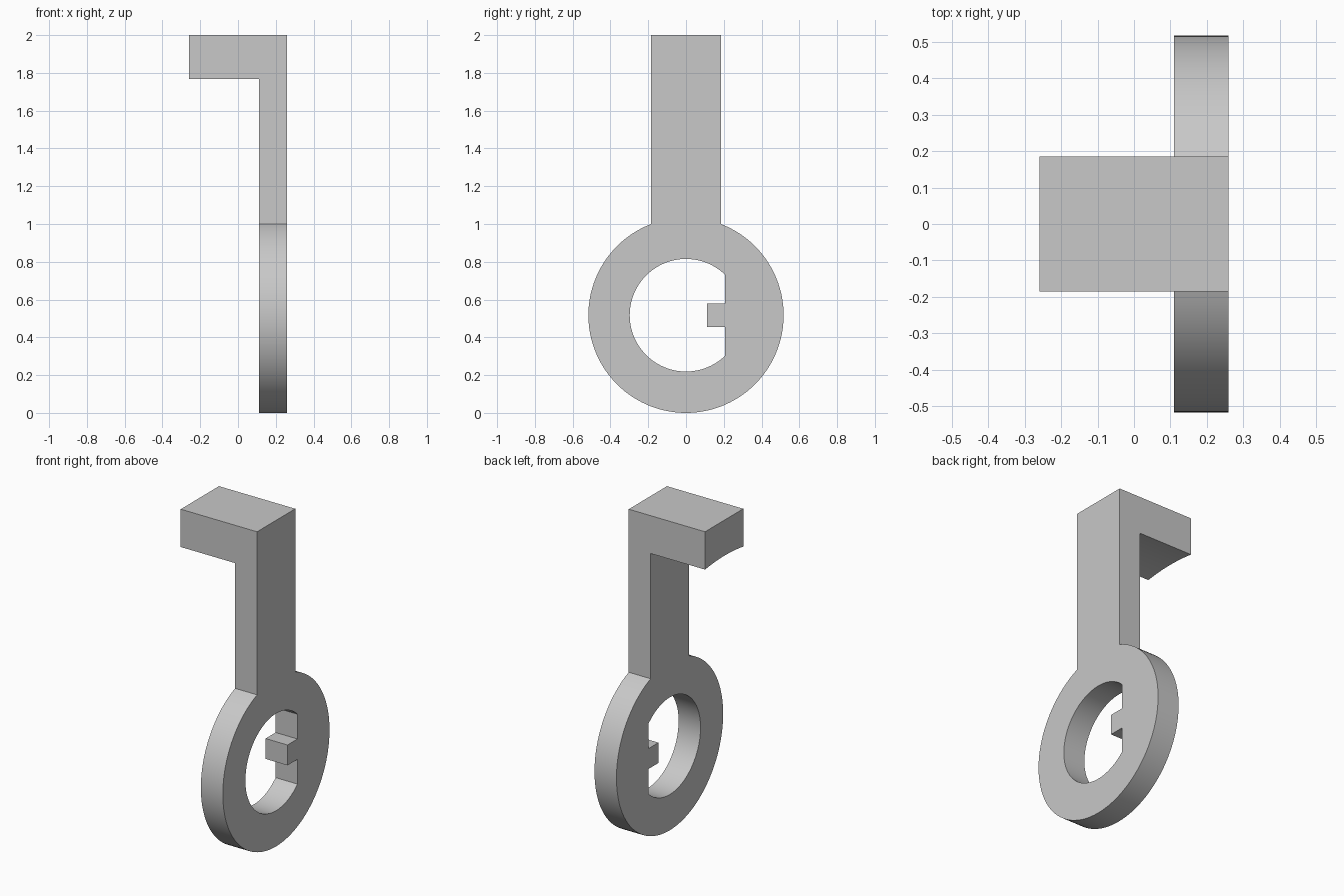
import bpy, bmesh
from math import asin, acos, cos, sin, sqrt, pi

cube = bpy.data.objects.get("Cube")
if cube:
    bpy.data.objects.remove(cube, do_unlink=True)

# Main dimensions
X_END, X_IN, X_OUT = -0.259, 0.11, 0.259
HALF_W, TOP = 0.185, 2.0
RING_R, HOLE_R = 0.517, 0.298
CENTRE = RING_R
FLAT_Y, TAB_Y, TAB_H = 0.207, 0.11, 0.0625
HEAD_Z = 1.768

grey = bpy.data.materials.new("plain grey")
grey.use_nodes = True
colour = (0.58, 0.58, 0.58, 1)
grey.diffuse_color = colour
grey.node_tree.nodes["Principled BSDF"].inputs["Base Color"].default_value = colour


def arc(radius, start, end, steps):
    """Points (y, z) along an arc about the ring centre."""
    angles = [start + (end - start) * i / steps for i in range(steps + 1)]
    return [(radius * cos(a), CENTRE + radius * sin(a)) for a in angles]


def extrude_profile(name, loops, x0, x1):
    """Fill closed (y, z) loops, inner ones as holes, and extrude along x."""
    bm = bmesh.new()
    edges = []
    for loop in loops:
        verts = [bm.verts.new((x0, y, z)) for y, z in loop]
        edges += [bm.edges.new((a, b)) for a, b in zip(verts, verts[1:] + verts[:1])]
    bmesh.ops.triangle_fill(bm, edges=edges, use_beauty=True, normal=(1, 0, 0))
    result = bmesh.ops.extrude_face_region(bm, geom=bm.faces[:], use_keep_orig=True)
    moved = [g for g in result["geom"] if isinstance(g, bmesh.types.BMVert)]
    bmesh.ops.translate(bm, verts=moved, vec=(x1 - x0, 0, 0))
    bmesh.ops.recalc_face_normals(bm, faces=bm.faces[:])
    mesh = bpy.data.meshes.new(name)
    bm.to_mesh(mesh)
    bm.free()
    mesh.materials.append(grey)
    obj = bpy.data.objects.new(name, mesh)
    bpy.context.collection.objects.link(obj)
    return obj


# Ring and stem in one outline, with the hole, its flat side and the tab
neck = acos(HALF_W / RING_R)
outline = arc(RING_R, pi - neck, 2 * pi + neck, 96) + [(HALF_W, TOP), (-HALF_W, TOP)]
chord = acos(FLAT_Y / HOLE_R)
hole = arc(HOLE_R, chord, 2 * pi - chord, 80)
hole += [(y, CENTRE + s * TAB_H) for y, s in
         ((FLAT_Y, -1), (TAB_Y, -1), (TAB_Y, 1), (FLAT_Y, 1))]
body = extrude_profile("ring_and_stem", [outline, hole], X_IN, X_OUT)

# Hook head, its underside hollowed in an arc about the ring centre
sweep_r = sqrt((HEAD_Z - CENTRE) ** 2 + HALF_W ** 2)
tilt = asin(HALF_W / sweep_r)
underside = arc(sweep_r, pi / 2 + tilt, pi / 2 - tilt, 16)
head = extrude_profile("hook_head", [underside + [(HALF_W, TOP), (-HALF_W, TOP)]],
                       X_END, X_IN)

# Fuse the head to the stem
union = body.modifiers.new("join_head", "BOOLEAN")
union.operation = "UNION"
union.solver = "EXACT"
union.object = head
bpy.context.view_layer.objects.active = body
body.select_set(True)
head.select_set(False)
bpy.ops.object.modifier_apply(modifier=union.name)
bpy.data.objects.remove(head, do_unlink=True)

# Merge coplanar faces, then smooth the round walls
bm = bmesh.new()
bm.from_mesh(body.data)
bmesh.ops.dissolve_limit(bm, angle_limit=0.002, verts=bm.verts[:], edges=bm.edges[:])
bm.to_mesh(body.data)
bm.free()
body.name = "hooked_ring_key"
bpy.ops.object.shade_smooth_by_angle(angle=0.5)
